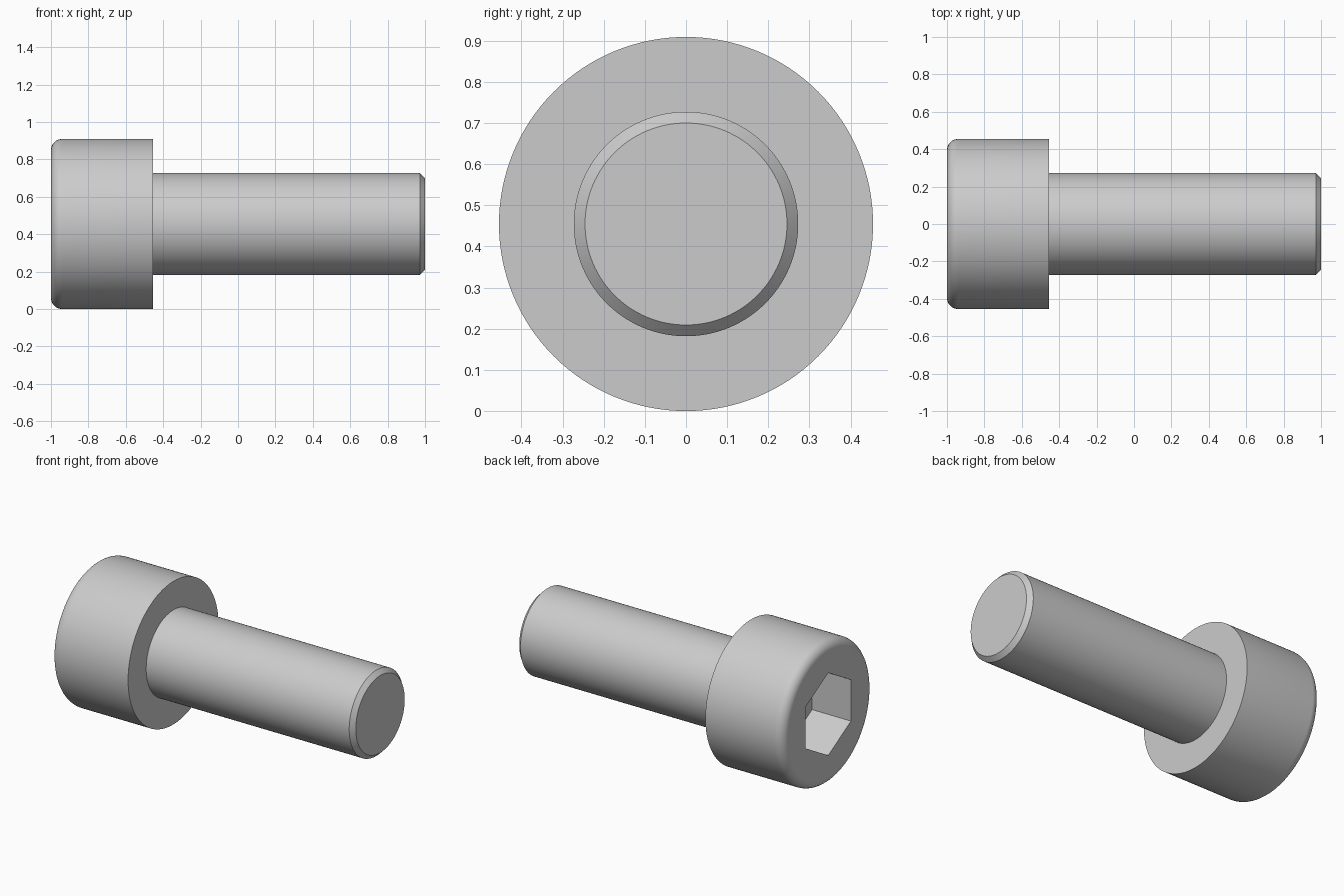
import bpy, bmesh
from math import sin, cos, pi, radians
from mathutils import Matrix, Vector

if "Cube" in bpy.data.objects:
    bpy.data.objects.remove(bpy.data.objects["Cube"])

HEAD_R, SHANK_R = 0.4545, 0.2727
HEAD_END = -0.4545          # x where the head meets the shank
FILLET, CHAMFER = 0.06, 0.0273
SOCKET_FLATS, SOCKET_DEPTH = 0.4545, 0.2727
SEGMENTS = 128


def new_object(name, bm):
    bmesh.ops.recalc_face_normals(bm, faces=bm.faces)
    mesh = bpy.data.meshes.new(name)
    bm.to_mesh(mesh)
    bm.free()
    obj = bpy.data.objects.new(name, mesh)
    bpy.context.collection.objects.link(obj)
    return obj


def lathe_x(name, profile):
    """Revolve (x, radius) points round the x axis and cap both ends."""
    bm = bmesh.new()
    rings = []
    for x, r in profile:
        rings.append([bm.verts.new((x, r * cos(2 * pi * i / SEGMENTS), r * sin(2 * pi * i / SEGMENTS)))
                      for i in range(SEGMENTS)])
    for a, b in zip(rings, rings[1:]):
        for i in range(SEGMENTS):
            j = (i + 1) % SEGMENTS
            bm.faces.new((a[i], a[j], b[j], b[i]))
    bm.faces.new(rings[0])
    bm.faces.new(rings[-1])
    return new_object(name, bm)


# Screw body: rounded head rim, flat bearing face, shank with chamfered tip
rim = [(-1 + FILLET * (1 - sin(t)), HEAD_R - FILLET * (1 - cos(t)))
       for t in (pi / 2 * (1 - k / 8) for k in range(9))]
screw = lathe_x("cap_screw", rim + [
    (HEAD_END, HEAD_R), (HEAD_END, SHANK_R),
    (1 - CHAMFER, SHANK_R), (1, SHANK_R - CHAMFER)])

# Hexagonal key socket, corners pointing up and down
bm = bmesh.new()
hex_r = SOCKET_FLATS / 2 / cos(pi / 6)
bmesh.ops.create_cone(bm, cap_ends=True, segments=6, radius1=hex_r, radius2=hex_r,
                      depth=2 * SOCKET_DEPTH)
corner = max(bm.verts, key=lambda v: v.co.y).co
if abs(corner.x) > 1e-4:
    bmesh.ops.rotate(bm, verts=bm.verts, matrix=Matrix.Rotation(radians(30), 3, 'Z'))
bmesh.ops.rotate(bm, verts=bm.verts,
                 matrix=Matrix(((0, 0, 1), (1, 0, 0), (0, 1, 0))))
bmesh.ops.translate(bm, verts=bm.verts, vec=Vector((-1, 0, 0)))
cutter = new_object("socket_cutter", bm)
cutter.hide_render = True

cut = screw.modifiers.new("socket", 'BOOLEAN')
cut.operation = 'DIFFERENCE'
cut.solver = 'EXACT'
cut.object = cutter

bpy.context.view_layer.objects.active = screw
screw.select_set(True)
bpy.ops.object.modifier_apply(modifier=cut.name)
bpy.data.objects.remove(cutter)
bpy.ops.object.shade_smooth_by_angle(angle=radians(30))

# Rest the head on the ground
screw.location.z = HEAD_R
